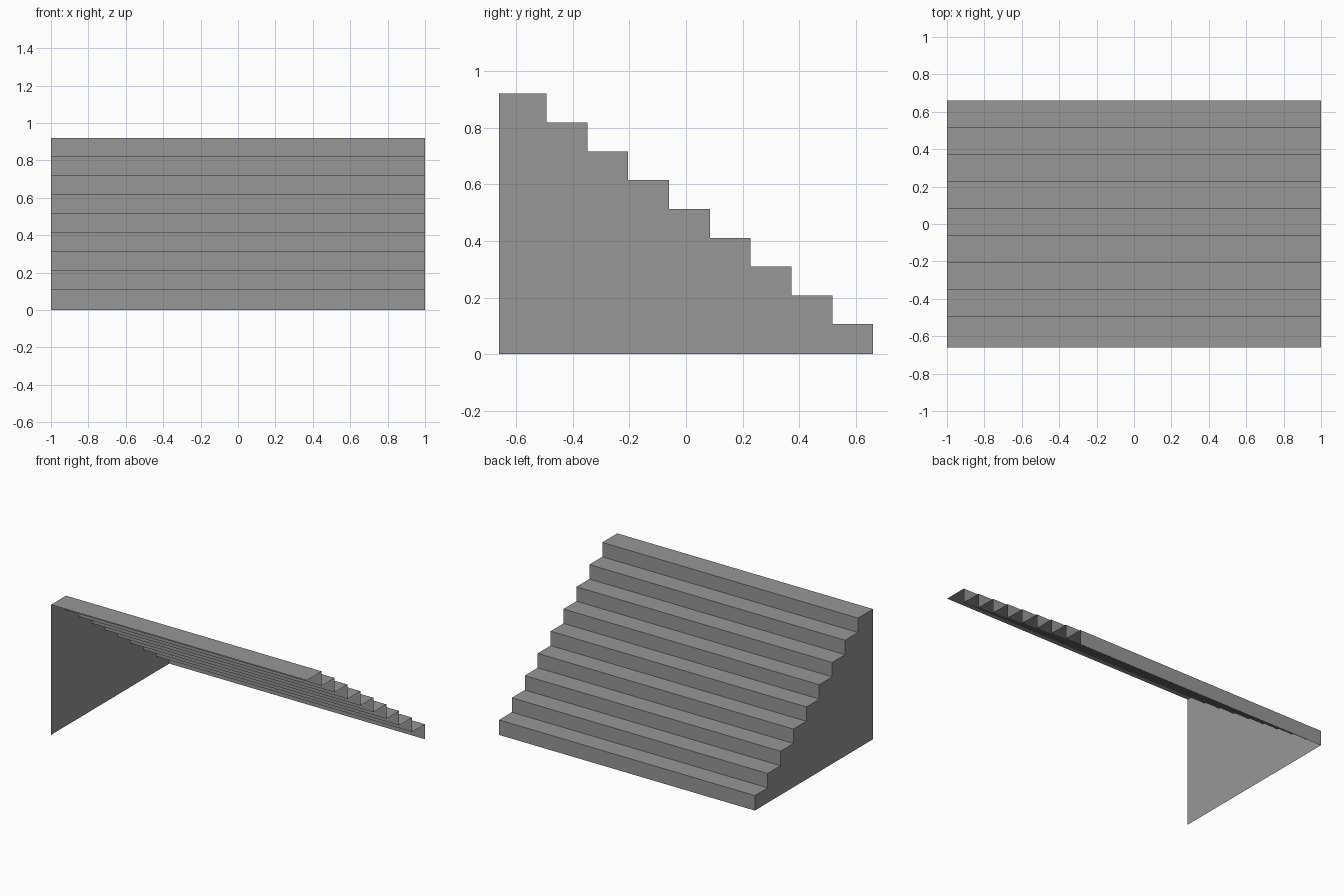
import bpy
import bmesh

cube = bpy.data.objects.get("Cube")
if cube:
    bpy.data.objects.remove(cube, do_unlink=True)

STEPS = 9
HALF_WIDTH = 1.0
FRONT, BACK = -0.66, 0.66
TOP_EDGE, RUN = -0.493, 0.1443
LOW_STEP, RISE = 0.106, 0.1018

# Plain grey concrete
grey = bpy.data.materials.new("concrete_grey")
grey.use_nodes = True
colour = (0.31, 0.31, 0.31, 1.0)
grey.diffuse_color = colour
grey.node_tree.nodes["Principled BSDF"].inputs["Base Color"].default_value = colour

# Stepped profile (y, z), from the top landing down to the ground
profile = []
y = FRONT
for i in range(STEPS):
    z = LOW_STEP + RISE * (STEPS - 1 - i)
    profile.append((y, z))
    y = BACK if i == STEPS - 1 else TOP_EDGE + RUN * i
    profile.append((y, z))
profile.append((BACK, 0.0))


def make_object(name, bm):
    mesh = bpy.data.meshes.new(name)
    bm.to_mesh(mesh)
    bm.free()
    mesh.materials.append(grey)
    obj = bpy.data.objects.new(name, mesh)
    bpy.context.collection.objects.link(obj)
    return obj


# Treads and risers: a thin folded sheet, open underneath
bm = bmesh.new()
near = [bm.verts.new((-HALF_WIDTH, y, z)) for y, z in profile]
far = [bm.verts.new((HALF_WIDTH, y, z)) for y, z in profile]
for i in range(len(profile) - 1):
    bm.faces.new((near[i], far[i], far[i + 1], near[i + 1]))
make_object("treads_and_risers", bm)

# Single closed side wall; the other side, front and base stay open
bm = bmesh.new()
outline = profile + [(FRONT, 0.0)]
bm.faces.new([bm.verts.new((-HALF_WIDTH, y, z)) for y, z in outline])
make_object("side_wall", bm)
